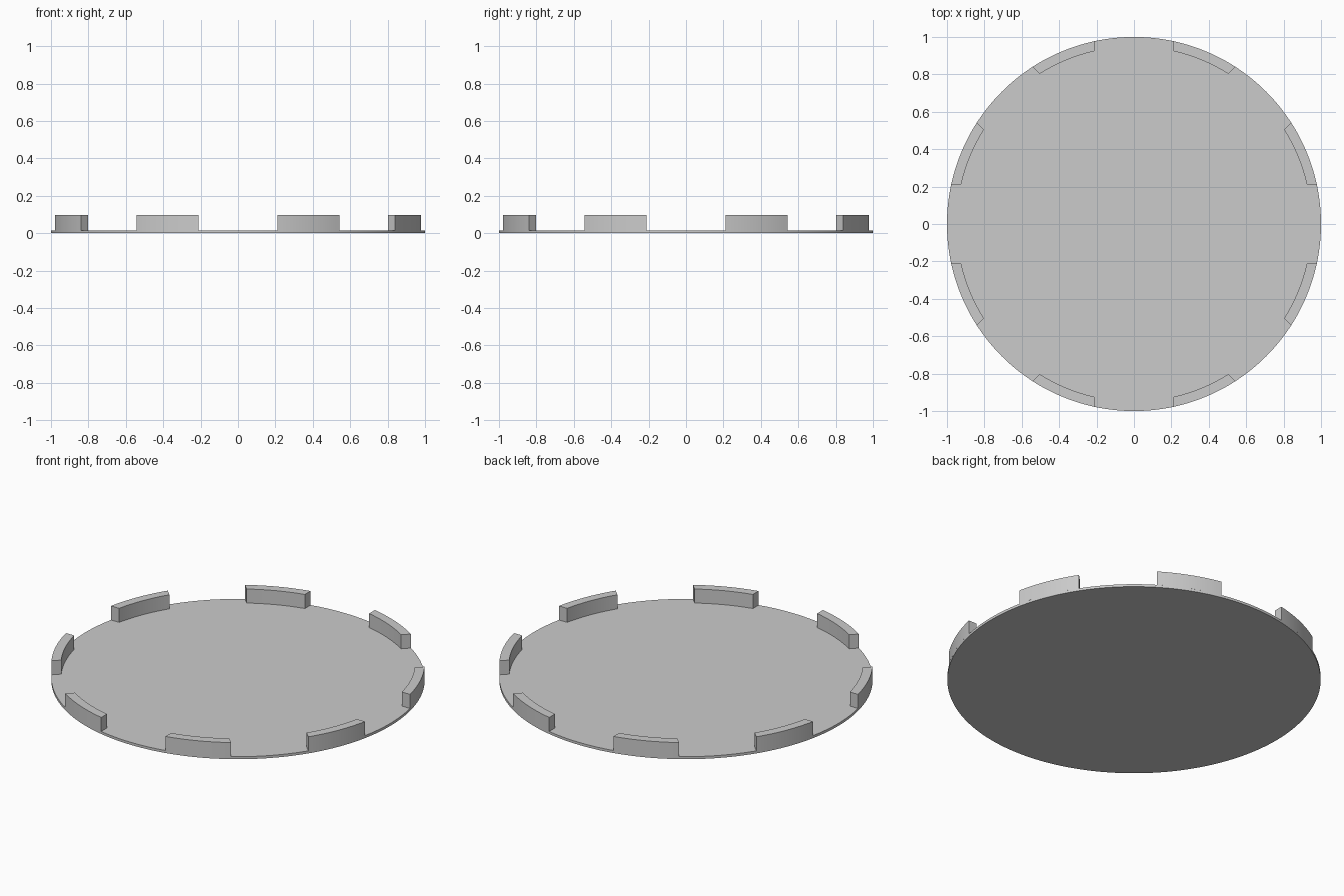
import bpy
import bmesh
from math import asin, cos, sin, pi, radians

OUTER, INNER = 1.0, 0.948     # rim radii
BASE_H, TOP_H = 0.015, 0.098  # plate thickness, tab top
SLOT = 0.21                   # half width of the straight gaps between tabs
STEPS = 16                    # segments along each tab

if "Cube" in bpy.data.objects:
    bpy.data.objects.remove(bpy.data.objects["Cube"], do_unlink=True)

grey = bpy.data.materials.new("plain_grey")
grey.use_nodes = True
colour = (0.6, 0.6, 0.6, 1)
grey.diffuse_color = colour
grey.node_tree.nodes["Principled BSDF"].inputs["Base Color"].default_value = colour


def extruded(name, outline, z0, z1):
    """Prism from a counter-clockwise outline."""
    bm = bmesh.new()
    face = bm.faces.new([bm.verts.new((x, y, z0)) for x, y in outline])
    top = bmesh.ops.extrude_face_region(bm, geom=[face])["geom"]
    verts = [v for v in top if isinstance(v, bmesh.types.BMVert)]
    bmesh.ops.translate(bm, verts=verts, vec=(0, 0, z1 - z0))
    bmesh.ops.recalc_face_normals(bm, faces=bm.faces)
    mesh = bpy.data.meshes.new(name)
    bm.to_mesh(mesh)
    bm.free()
    mesh.materials.append(grey)
    obj = bpy.data.objects.new(name, mesh)
    bpy.context.collection.objects.link(obj)
    bpy.ops.object.select_all(action="DESELECT")
    obj.select_set(True)
    bpy.context.view_layer.objects.active = obj
    bpy.ops.object.shade_smooth_by_angle(angle=radians(30))
    return obj


def arc(radius, start, end, steps):
    return [(radius * cos(start + (end - start) * i / steps),
             radius * sin(start + (end - start) * i / steps))
            for i in range(steps + 1)]


# Thin round plate
extruded("base_plate", arc(OUTER, 0, 2 * pi, 192)[:-1], 0, BASE_H)

# Eight rim tabs, with ends parallel to the gap beside them
for n in range(8):
    start, end = n * pi / 4, (n + 1) * pi / 4
    out_cut, in_cut = asin(SLOT / OUTER), asin(SLOT / INNER)
    outline = (arc(OUTER, start + out_cut, end - out_cut, STEPS)
               + arc(INNER, end - in_cut, start + in_cut, STEPS))
    extruded(f"rim_tab_{n + 1}", outline, BASE_H, TOP_H)
